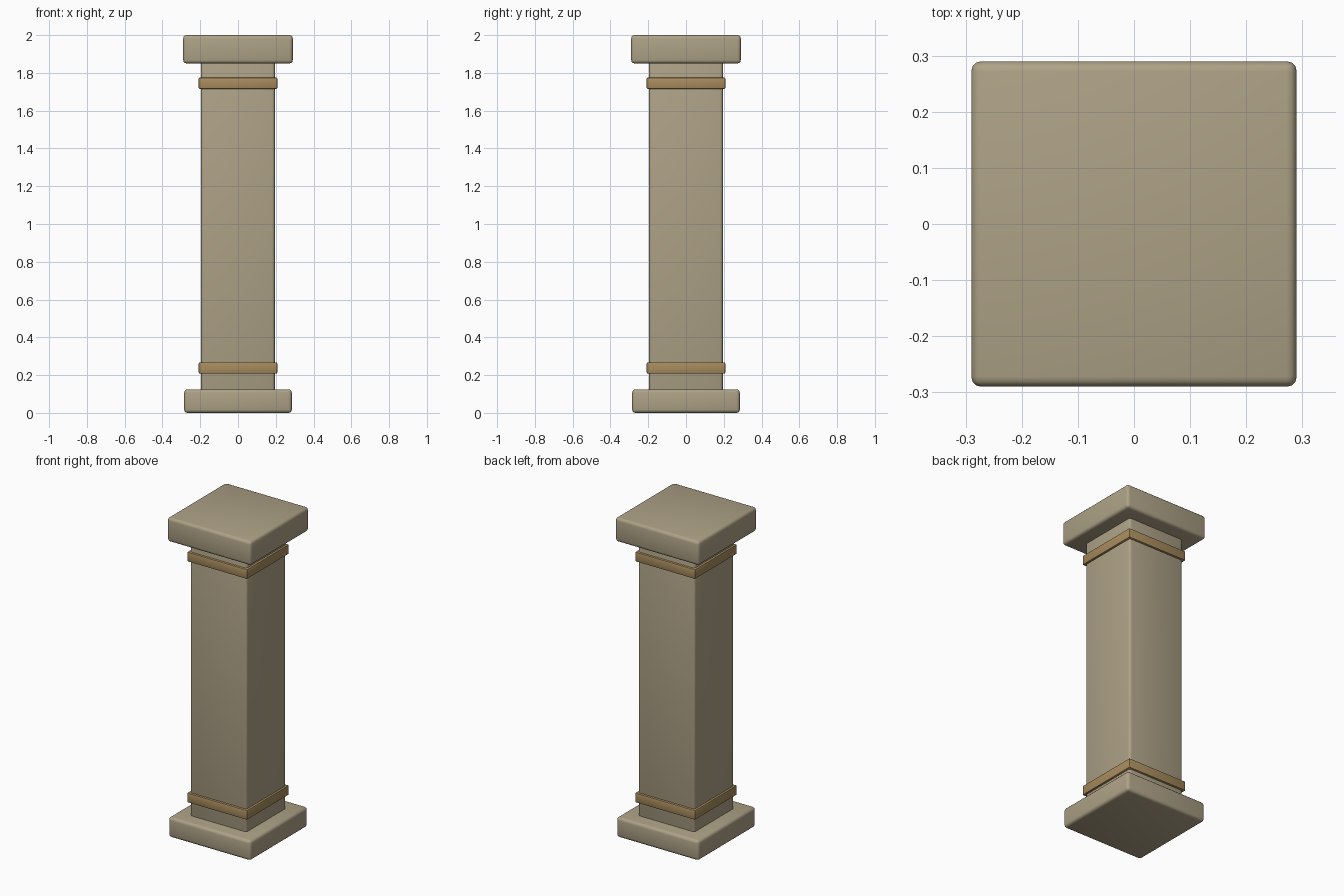
import bpy
import math

if "Cube" in bpy.data.objects:
    bpy.data.objects.remove(bpy.data.objects["Cube"])


def material(name, rgb):
    m = bpy.data.materials.new(name)
    m.diffuse_color = (*rgb, 1.0)
    m.use_nodes = True
    m.node_tree.nodes["Principled BSDF"].inputs["Base Color"].default_value = m.diffuse_color
    return m


stone = material("stone", (0.42, 0.36, 0.24))
bronze = material("bronze", (0.39, 0.26, 0.11))


def block(name, half, z0, z1, bevel, segments, mat):
    """Square block with rounded edges, centred on the z axis."""
    bpy.ops.mesh.primitive_cube_add(size=1, location=(0, 0, (z0 + z1) / 2))
    ob = bpy.context.object
    ob.name = name
    ob.scale = (2 * half, 2 * half, z1 - z0)
    bpy.ops.object.transform_apply(location=False, rotation=False, scale=True)
    mod = ob.modifiers.new("rounded_edges", 'BEVEL')
    mod.width = bevel
    mod.segments = segments
    bpy.ops.object.modifier_apply(modifier=mod.name)
    bpy.ops.object.shade_smooth_by_angle(angle=math.radians(40))
    ob.data.materials.append(mat)
    return ob


# Plinth, shaft and capital
block("base_plinth", 0.285, 0.0, 0.125, 0.018, 3, stone)
block("shaft", 0.195, 0.11, 1.87, 0.015, 3, stone)
block("capital", 0.29, 1.85, 2.0, 0.018, 3, stone)

# Metal bands near both ends of the shaft
for name, z in (("lower_band", 0.238), ("upper_band", 1.745)):
    block(name, 0.208, z - 0.03, z + 0.03, 0.006, 2, bronze)
